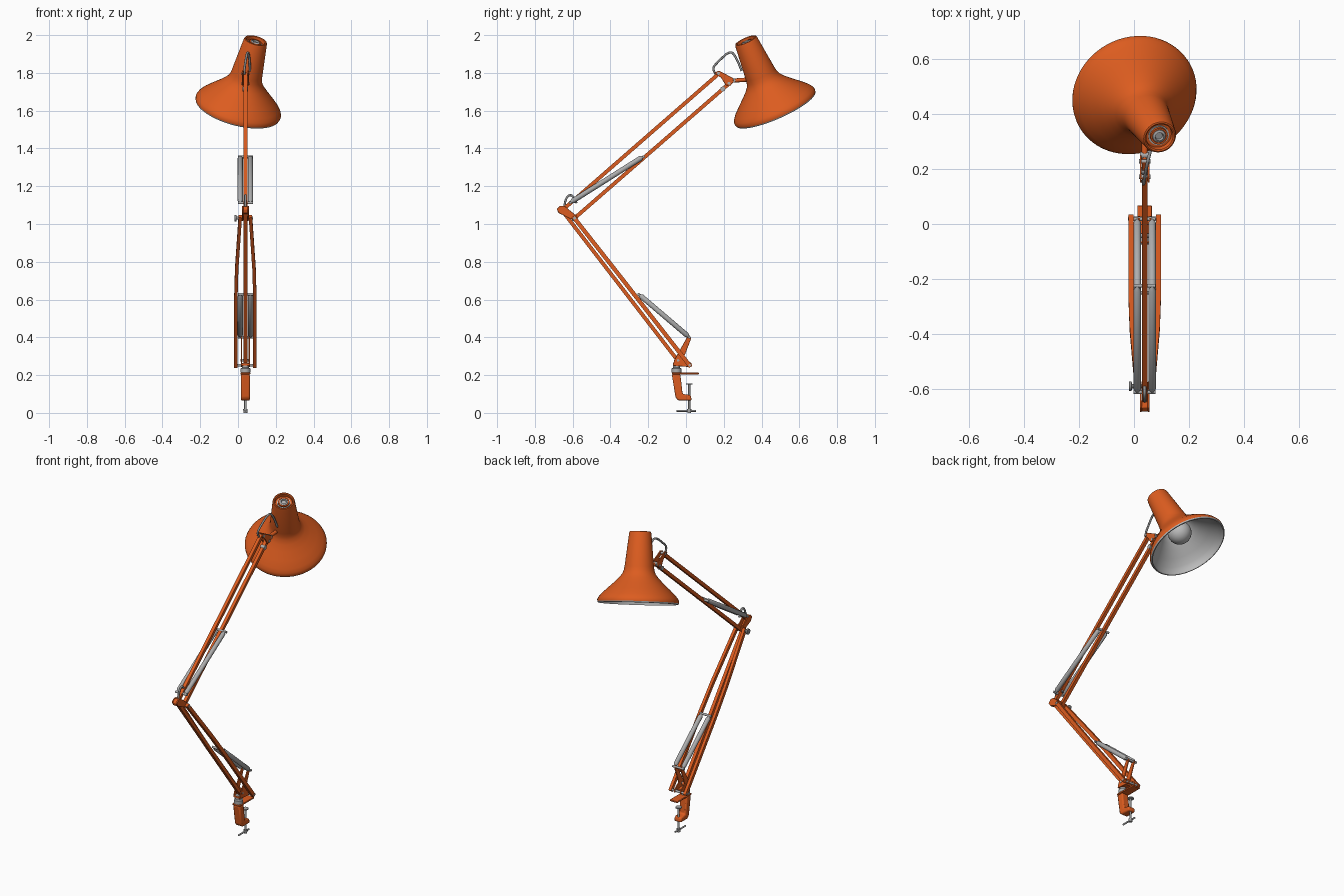
import bpy, bmesh, math
from mathutils import Vector

if "Cube" in bpy.data.objects:
    bpy.data.objects.remove(bpy.data.objects["Cube"])

CX = 0.039          # the arm lies in this x plane


def mat(name, r, g, b):
    m = bpy.data.materials.new(name)
    m.diffuse_color = (r, g, b, 1)
    m.use_nodes = True
    m.node_tree.nodes["Principled BSDF"].inputs["Base Color"].default_value = m.diffuse_color
    return m


ORANGE = mat("orange_paint", 0.72, 0.108, 0.014)
STEEL = mat("spring_steel", 0.42, 0.42, 0.42)
DARK = mat("dark_metal", 0.27, 0.27, 0.27)
WHITE = mat("pale_lining", 0.5, 0.5, 0.5)


def finish(name, bm, material):
    bmesh.ops.recalc_face_normals(bm, faces=bm.faces)
    me = bpy.data.meshes.new(name)
    bm.to_mesh(me)
    bm.free()
    me.materials.append(material)
    ob = bpy.data.objects.new(name, me)
    bpy.context.collection.objects.link(ob)
    return ob


def P(x, y, z):
    """Point with x measured from the arm plane."""
    return Vector((CX + x, y, z))


def rail(name, pts, w, h, material):
    """Rectangular bar swept along points; w is across x."""
    bm = bmesh.new()
    rings = []
    for i, p in enumerate(pts):
        d = (pts[min(i + 1, len(pts) - 1)] - pts[max(i - 1, 0)]).normalized()
        x = Vector((1, 0, 0))
        x = (x - d * x.dot(d)).normalized()
        y = d.cross(x)
        rings.append([bm.verts.new(p + x * a * w / 2 + y * b * h / 2)
                      for a, b in ((-1, -1), (1, -1), (1, 1), (-1, 1))])
    for r, s in zip(rings, rings[1:]):
        for k in range(4):
            bm.faces.new((r[k], r[(k + 1) % 4], s[(k + 1) % 4], s[k]))
    bm.faces.new(rings[0])
    bm.faces.new(rings[-1])
    return finish(name, bm, material)


def lathe(name, profile, origin, axis, material, n=24, caps=True):
    """Spin (radius, height) pairs around an axis."""
    bm = bmesh.new()
    q = Vector((0, 0, 1)).rotation_difference(axis)
    rings = []
    for r, t in profile:
        rings.append([bm.verts.new(origin + q @ Vector((
            r * math.cos(2 * math.pi * k / n), r * math.sin(2 * math.pi * k / n), t)))
            for k in range(n)])
    for a, b in zip(rings, rings[1:]):
        for k in range(n):
            bm.faces.new((a[k], a[(k + 1) % n], b[(k + 1) % n], b[k]))
    if caps:
        bm.faces.new(rings[0])
        bm.faces.new(rings[-1])
    return finish(name, bm, material)


def rod(name, p, q, r, material, n=16):
    d = q - p
    return lathe(name, [(r, 0), (r, d.length)], p, d.normalized(), material, n)


def pin(name, y, z, half, r, material):
    return rod(name, P(-half, y, z), P(half, y, z), r, material)


def plate(name, outline, x0, x1, material, bevel=0.004):
    """Extrude a (y, z) outline along x."""
    bm = bmesh.new()
    f = bm.faces.new([bm.verts.new(P(x0, y, z)) for y, z in outline])
    g = bmesh.ops.extrude_face_region(bm, geom=[f])["geom"]
    bmesh.ops.translate(bm, vec=(x1 - x0, 0, 0),
                        verts=[v for v in g if isinstance(v, bmesh.types.BMVert)])
    ob = finish(name, bm, material)
    m = ob.modifiers.new("soft_edges", "BEVEL")
    m.width, m.segments = bevel, 2
    return ob


def wire(name, pts, r, material):
    cu = bpy.data.curves.new(name, "CURVE")
    cu.dimensions, cu.bevel_depth, cu.bevel_resolution = "3D", r, 3
    cu.use_fill_caps = True
    sp = cu.splines.new("NURBS")
    sp.points.add(len(pts) - 1)
    for s, p in zip(sp.points, pts):
        s.co = (*p, 1)
    sp.use_endpoint_u, sp.order_u = True, 3
    cu.materials.append(material)
    ob = bpy.data.objects.new(name, cu)
    bpy.context.collection.objects.link(ob)


SIDES = ((-1, "left"), (1, "right"))

# --- table clamp ---
plate("clamp_body", [(-0.075, 0.205), (-0.03, 0.205), (-0.018, 0.1), (0.025, 0.094),
                     (0.03, 0.065), (-0.04, 0.065), (-0.055, 0.08)], -0.024, 0.024, ORANGE, 0.008)
plate("clamp_top_plate", [(-0.075, 0.203), (0.068, 0.203), (0.068, 0.213), (-0.075, 0.213)],
      -0.026, 0.026, ORANGE, 0.003)
lathe("swivel_collar", [(0.026, 0), (0.026, 0.022), (0.018, 0.026), (0.018, 0.05)],
      P(0, -0.05, 0.213), Vector((0, 0, 1)), STEEL)
rod("clamp_screw", P(0, 0.017, 0.004), P(0, 0.017, 0.15), 0.006, STEEL)
rod("clamp_pad", P(0, 0.017, 0.149), P(0, 0.017, 0.155), 0.018, STEEL, 24)
rod("clamp_handle", P(0, -0.05, 0.011), P(0, 0.052, 0.011), 0.005, STEEL)
lathe("handle_hub", [(0.010, 0), (0.012, 0.02)], P(0, 0.017, 0), Vector((0, 0, 1)), STEEL)

# --- base bracket ---
for s, side in SIDES:
    plate("base_bracket_" + side,
          [(-0.07, 0.25), (0.028, 0.242), (0.03, 0.262), (-0.012, 0.292),
           (0.028, 0.395), (0.02, 0.41), (0.008, 0.405), (-0.062, 0.28)],
          s * 0.017, s * 0.024, ORANGE, 0.002)
plate("base_bracket_floor", [(-0.07, 0.25), (0.0, 0.245), (0.0, 0.257), (-0.07, 0.262)],
      -0.022, 0.022, ORANGE, 0.002)
pin("base_pivot", 0.02, 0.252, 0.06, 0.007, STEEL)
pin("base_pivot_rear", -0.042, 0.278, 0.025, 0.007, STEEL)
pin("base_spring_pin", 0.018, 0.4, 0.04, 0.007, STEEL)

# --- lower arm: bowed outer pair and a single centre bar ---
for s, side in SIDES:
    rail("lower_arm_outer_" + side,
         [P(s * 0.05, 0.025, 0.244), P(s * 0.05, -0.27, 0.622), P(s * 0.046, -0.38, 0.763),
          P(s * 0.027, -0.598, 1.04)], 0.018, 0.022, ORANGE)
rail("lower_arm_centre", [P(0, -0.036, 0.267), P(0, -0.655, 1.07)], 0.02, 0.02, ORANGE)

# --- elbow ---
for s, side in SIDES:
    plate("elbow_plate_" + side,
          [(-0.67, 1.056), (-0.585, 1.016), (-0.573, 1.03), (-0.582, 1.046),
           (-0.645, 1.096), (-0.668, 1.096), (-0.685, 1.078)],
          s * 0.011, s * 0.018, ORANGE, 0.002)
plate("elbow_cover", [(-0.676, 1.058), (-0.655, 1.052), (-0.64, 1.092), (-0.668, 1.094),
                      (-0.683, 1.078)], -0.012, 0.012, ORANGE, 0.003)
pin("elbow_bolt", -0.59, 1.031, 0.04, 0.008, STEEL)
lathe("elbow_knob", [(0.008, 0), (0.008, 0.01), (0.017, 0.012), (0.017, 0.022)],
      P(-0.036, -0.59, 1.031), Vector((-1, 0, 0)), DARK)

# --- upper arm: two parallel bars ---
rail("upper_arm_top", [P(0, -0.655, 1.073), P(0, 0.175, 1.797)], 0.02, 0.02, ORANGE)
rail("upper_arm_bottom", [P(0, -0.59, 1.031), P(0, 0.23, 1.745)], 0.02, 0.02, ORANGE)


# --- springs in pairs with cross pins ---
def spring_pair(name, a, b):
    for s, side in SIDES:
        p, q = P(s * 0.027, *a), P(s * 0.027, *b)
        L = (q - p).length
        lathe(f"{name}_spring_{side}",
              [(0.005, 0), (0.007, 0.008), (0.0135, 0.018), (0.0135, L - 0.018),
               (0.007, L - 0.008), (0.005, L)], p, (q - p).normalized(), STEEL)


spring_pair("lower", (0.018, 0.4), (-0.25, 0.628))
spring_pair("upper", (-0.615, 1.112), (-0.225, 1.358))
pin("lower_spring_pin", -0.25, 0.628, 0.04, 0.007, STEEL)
pin("upper_spring_pin_low", -0.612, 1.112, 0.04, 0.007, STEEL)
pin("upper_spring_pin_high", -0.225, 1.355, 0.04, 0.007, STEEL)

# --- head bracket ---
for s, side in SIDES:
    plate("head_plate_" + side,
          [(0.15, 1.8), (0.175, 1.812), (0.25, 1.772), (0.252, 1.752), (0.235, 1.732),
           (0.21, 1.735), (0.185, 1.775)], s * 0.011, s * 0.018, ORANGE, 0.002)
pin("head_pin_top", 0.172, 1.797, 0.021, 0.008, STEEL)
pin("head_pin_bottom", 0.228, 1.745, 0.021, 0.008, STEEL)
pin("arm_collar", 0.195, 1.715, 0.014, 0.013, STEEL)
pin("head_swivel", 0.25, 1.76, 0.017, 0.012, STEEL)
rod("head_joint", P(0, 0.235, 1.758), P(0, 0.345, 1.766), 0.011, ORANGE)

# --- cables ---
wire("head_cable", [P(-0.005, 0.16, 1.79), P(-0.005, 0.135, 1.82), P(0, 0.17, 1.86),
                    P(0.012, 0.235, 1.92), P(0.022, 0.268, 1.88), P(0.025, 0.295, 1.81)], 0.006, DARK)
wire("elbow_cable", [P(0, -0.645, 1.085), P(0, -0.64, 1.13), P(0, -0.615, 1.158),
                     P(0, -0.59, 1.14), P(0, -0.58, 1.11)], 0.006, DARK)

# --- shade, tilted sideways and back ---
RIM = Vector((-0.002, 0.475, 1.608))
AXIS = Vector((0.235, -0.39, 0.892)).normalized()
outer = [(0.231, 0.008), (0.232, 0.018), (0.226, 0.032),
         (0.212, 0.05), (0.178, 0.083), (0.140, 0.118), (0.112, 0.146), (0.095, 0.168),
         (0.087, 0.188), (0.083, 0.21), (0.063, 0.4), (0.060, 0.408), (0.055, 0.41),
         (0.050, 0.407), (0.048, 0.385)]
lathe("shade", outer, RIM, AXIS, ORANGE, 64, caps=False)
lining = [(0.231, 0.008), (0.228, 0.001), (0.222, 0.0), (0.220, 0.018), (0.207, 0.044),
          (0.173, 0.078), (0.135, 0.114), (0.107, 0.142), (0.089, 0.166), (0.080, 0.19),
          (0.075, 0.24)]
lathe("shade_lining", lining, RIM, AXIS, WHITE, 64, caps=False)
lathe("shade_inner_stop", [(0.076, 0.24), (0.02, 0.241)], RIM, AXIS, WHITE, 64)

# recessed cap: pale slot, orange rings, steel socket
lathe("cap_floor", [(0.049, 0.38), (0.049, 0.388)], RIM, AXIS, ORANGE, 48)
lathe("cap_slot", [(0.038, 0.385), (0.038, 0.392), (0.033, 0.392), (0.033, 0.385)],
      RIM, AXIS, WHITE, 48, caps=False)
lathe("cap_ring", [(0.032, 0.385), (0.032, 0.4), (0.025, 0.4), (0.025, 0.385)],
      RIM, AXIS, ORANGE, 48, caps=False)
lathe("socket_top", [(0.024, 0.385), (0.024, 0.4), (0.016, 0.404), (0.013, 0.396)],
      RIM, AXIS, STEEL, 32)

# bulb
bulb = [(0.068 * math.sin(a), 0.115 - 0.068 * math.cos(a))
        for a in [math.radians(2 + 12.5 * i) for i in range(12)]]
lathe("bulb", bulb + [(0.026, 0.195), (0.026, 0.24)], RIM, AXIS, WHITE, 32)

# smooth shading with sharp edges kept
meshes = [o for o in bpy.data.objects if o.type == "MESH"]
for o in meshes:
    o.select_set(True)
bpy.context.view_layer.objects.active = meshes[0]
bpy.ops.object.shade_smooth_by_angle(angle=math.radians(35))
